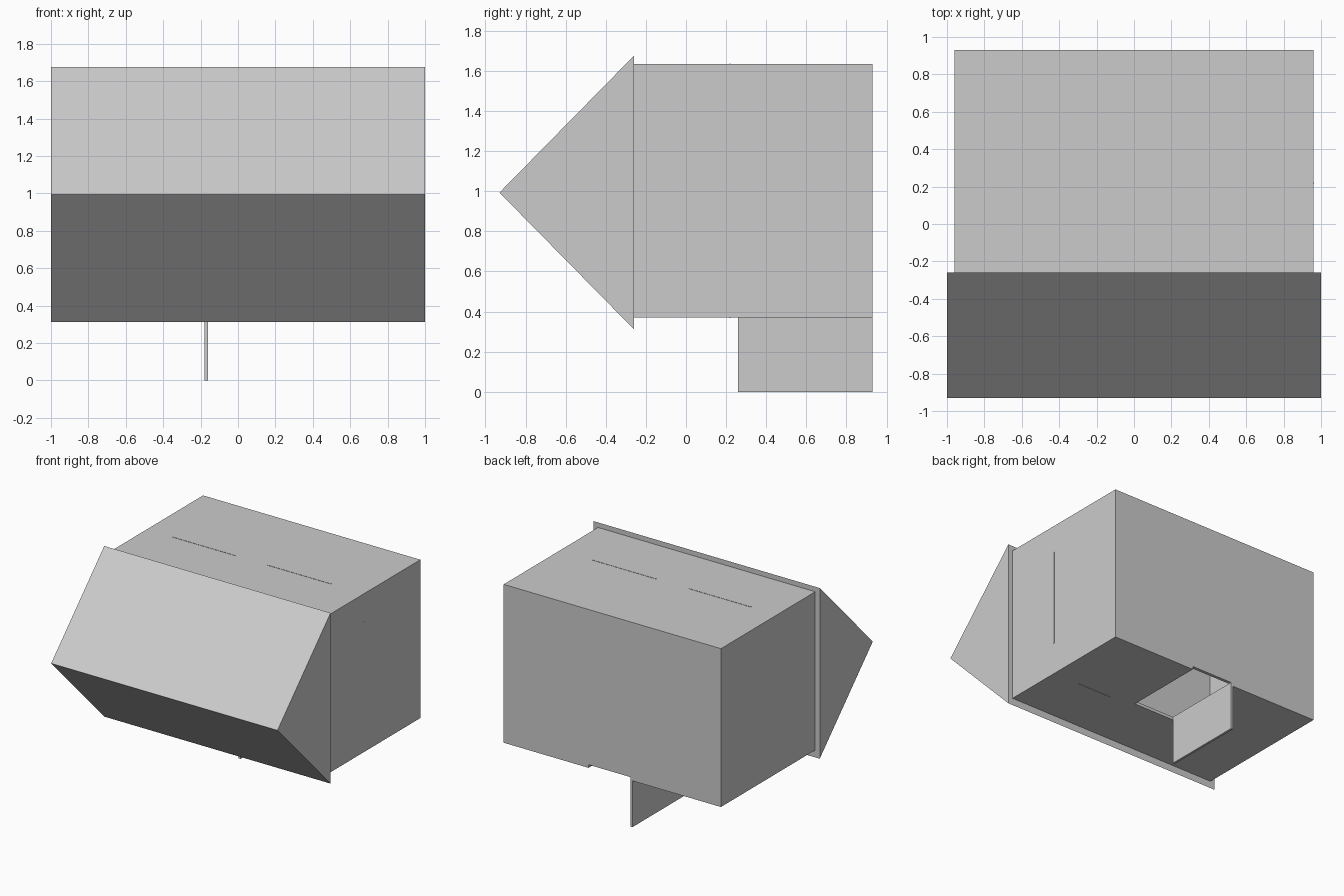
import bpy, bmesh

if "Cube" in bpy.data.objects:
    bpy.data.objects.remove(bpy.data.objects["Cube"])

WALL = 0.025


def box(name, x, y, z):
    """Box from (min, max) ranges."""
    bm = bmesh.new()
    bmesh.ops.create_cube(bm, size=1)
    for v in bm.verts:
        v.co = [r[0] if c < 0 else r[1] for c, r in zip(v.co, (x, y, z))]
    return finish(name, bm)


def finish(name, bm):
    bmesh.ops.recalc_face_normals(bm, faces=bm.faces)
    me = bpy.data.meshes.new(name)
    bm.to_mesh(me)
    bm.free()
    ob = bpy.data.objects.new(name, me)
    bpy.context.collection.objects.link(ob)
    return ob


def cut(target, cutter):
    cutter.hide_render = True
    mod = target.modifiers.new("cut", 'BOOLEAN')
    mod.operation = 'DIFFERENCE'
    mod.solver = 'EXACT'
    mod.object = cutter
    bpy.context.view_layer.objects.active = target
    bpy.ops.object.modifier_apply(modifier=mod.name)
    bpy.data.objects.remove(cutter)


# Hollow house body, lying on its back wall with the roof towards -y
body = box("house_walls", (-0.96, 0.96), (-0.26, 0.93), (0.37, 1.635))
cut(body, box("room_cutter", (-0.96 + WALL, 0.96 - WALL),
              (-0.26 + WALL, 0.93 - WALL), (0.37 + WALL, 1.635 - WALL)))
# Doorway, cutting through the wall and the edge of the floor
cut(body, box("doorway_cutter", (-0.16, 0.21), (0.26, 1.0), (0.3, 0.37 + WALL)))

# Gable roof prism with overhang
bm = bmesh.new()
profile = [(-0.93, 0.993), (-0.26, 1.675), (-0.26, 0.312)]
face = bm.faces.new([bm.verts.new((-1, y, z)) for y, z in profile])
ext = bmesh.ops.extrude_face_region(bm, geom=[face])
moved = [g for g in ext["geom"] if isinstance(g, bmesh.types.BMVert)]
bmesh.ops.translate(bm, verts=moved, vec=(2, 0, 0))
finish("roof", bm)

# Door swung open at a right angle
box("door", (-0.178, -0.16), (0.26, 0.93), (0, 0.37 + WALL))

# Hairline window ledges, flush with the walls
E = 0.002
Y = (0.217, 0.223)
for i, x in enumerate([(-0.73, -0.175), (0.11, 0.67)]):
    box(f"window_ledge_{i}", x, Y, (1.63, 1.635 + E))
box("window_ledge_right", (0.955, 0.96 + E), Y, (0.63, 1.41))
box("window_ledge_door_side", (0.42, 0.73), Y, (0.37 - E, 0.375))
